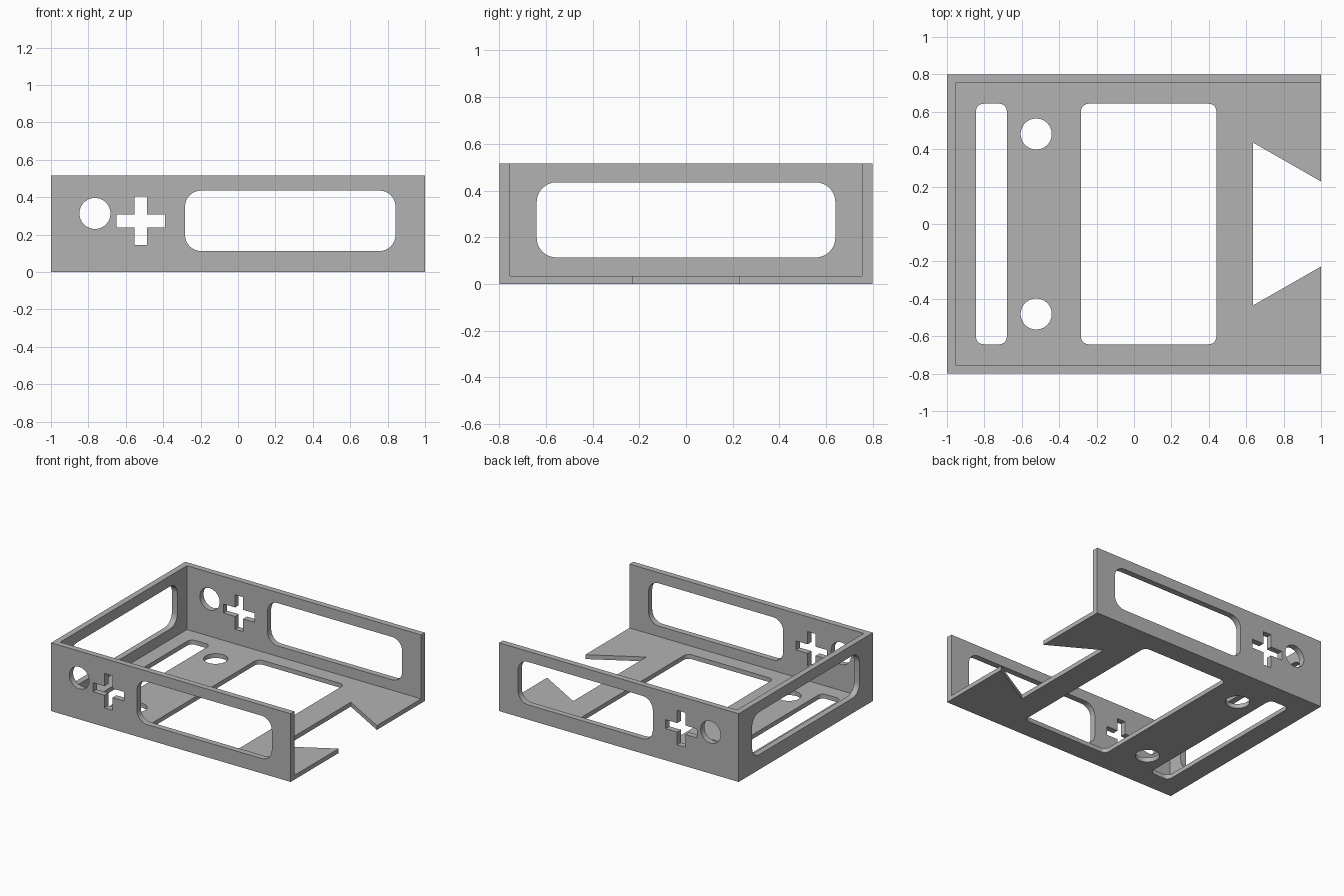
import bpy
import bmesh
from math import cos, sin, pi, radians
from mathutils import Vector

if "Cube" in bpy.data.objects:
    bpy.data.objects.remove(bpy.data.objects["Cube"], do_unlink=True)

# Overall sizes
HALF_X, HALF_Y, HEIGHT = 1.0, 0.8, 0.515
WALL, FLOOR = 0.045, 0.033

grey = bpy.data.materials.new("plain grey")
grey.use_nodes = True
colour = (0.45, 0.45, 0.45, 1)
grey.diffuse_color = colour
grey.node_tree.nodes["Principled BSDF"].inputs["Base Color"].default_value = colour


# Outlines in two dimensions
def circle(cu, cv, r, n=48):
    return [(cu + r * cos(2 * pi * i / n), cv + r * sin(2 * pi * i / n)) for i in range(n)]


def rounded(u0, u1, v0, v1, r, n=8):
    corners = [(u1 - r, v1 - r), (u0 + r, v1 - r), (u0 + r, v0 + r), (u1 - r, v0 + r)]
    return [(cu + r * cos((k + i / n) * pi / 2), cv + r * sin((k + i / n) * pi / 2))
            for k, (cu, cv) in enumerate(corners) for i in range(n + 1)]


def rectangle(u0, u1, v0, v1):
    return [(u0, v0), (u1, v0), (u1, v1), (u0, v1)]


def cross(cu, cv, a, b):
    quarter = [(a, -b), (a, b), (b, b)]
    points = []
    for _ in range(4):
        points += quarter
        quarter = [(-v, u) for u, v in quarter]
    return [(cu + u, cv + v) for u, v in points]


# Extrude an outline along an axis
def prism(name, outline, axis, start, end):
    place = {"x": lambda u, v, w: (w, u, v),
             "y": lambda u, v, w: (u, w, v),
             "z": lambda u, v, w: (u, v, w)}[axis]
    bm = bmesh.new()
    face = bm.faces.new([bm.verts.new(place(u, v, start)) for u, v in outline])
    grown = bmesh.ops.extrude_face_region(bm, geom=[face])["geom"]
    moved = [g for g in grown if isinstance(g, bmesh.types.BMVert)]
    bmesh.ops.translate(bm, verts=moved, vec=Vector(place(0, 0, end - start)))
    bmesh.ops.recalc_face_normals(bm, faces=bm.faces)
    mesh = bpy.data.meshes.new(name)
    bm.to_mesh(mesh)
    bm.free()
    mesh.materials.append(grey)
    obj = bpy.data.objects.new(name, mesh)
    bpy.context.collection.objects.link(obj)
    return obj


tray = prism("open_tray", rectangle(-HALF_X, HALF_X, -HALF_Y, HALF_Y), "z", 0, HEIGHT)

# Hollow interior, open at the top and the right end
inner = HALF_Y - WALL
cutters = [prism("cavity", rectangle(WALL - HALF_X, 1.2, -inner, inner), "z", FLOOR, 0.8)]

# Openings through both side walls
for name, outline in (("side_hole", circle(-0.765, 0.313, 0.083)),
                      ("side_cross", cross(-0.52, 0.273, 0.13, 0.034)),
                      ("side_window", rounded(-0.283, 0.842, 0.112, 0.435, 0.085))):
    cutters.append(prism(name, outline, "y", -1, 1))

# Opening through the end wall
cutters.append(prism("end_window", rounded(-0.64, 0.64, 0.113, 0.435, 0.085), "x", -1.2, -0.9))

# Openings through the floor
notch = [(0.637, -0.435), (1.1, -0.17), (1.1, 0.17), (0.637, 0.435)]
for name, outline in (("floor_slot", rounded(-0.845, -0.68, -0.643, 0.643, 0.04)),
                      ("floor_hole_back", circle(-0.523, 0.481, 0.083)),
                      ("floor_hole_front", circle(-0.523, -0.481, 0.083)),
                      ("floor_window", rounded(-0.283, 0.44, -0.643, 0.643, 0.04)),
                      ("floor_notch", notch)):
    cutters.append(prism(name, outline, "z", -0.1, 0.1))

# Cut everything, then keep only the finished tray
for cutter in cutters:
    mod = tray.modifiers.new(cutter.name, "BOOLEAN")
    mod.operation = "DIFFERENCE"
    mod.solver = "EXACT"
    mod.object = cutter
    cutter.hide_render = True

bpy.ops.object.select_all(action="DESELECT")
tray.select_set(True)
bpy.context.view_layer.objects.active = tray
for cutter in cutters:
    bpy.ops.object.modifier_apply(modifier=cutter.name)
    bpy.data.objects.remove(cutter, do_unlink=True)
bpy.ops.object.shade_smooth_by_angle(angle=radians(30))
